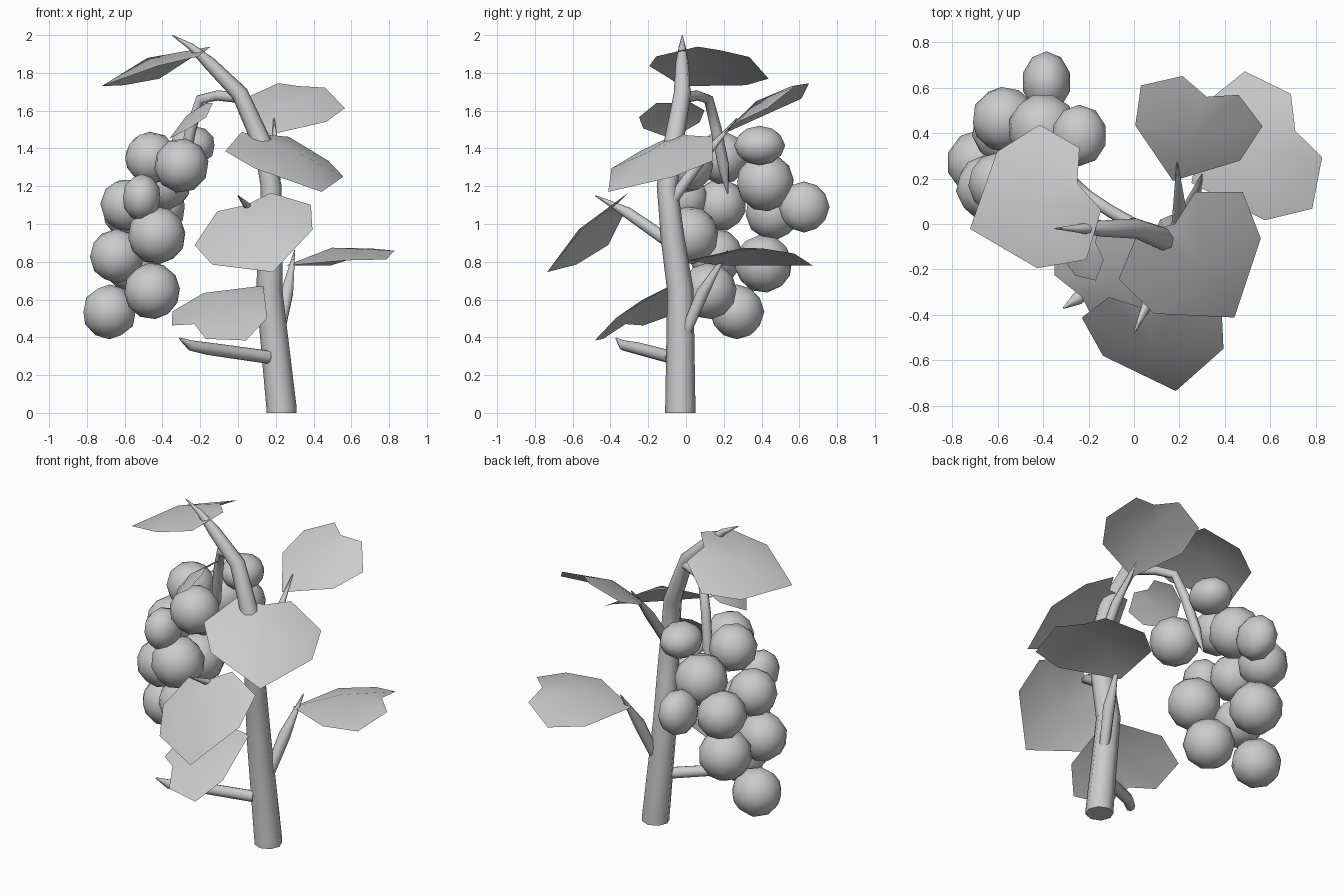
import bpy
from mathutils import Vector

cube = bpy.data.objects.get("Cube")
if cube:
    bpy.data.objects.remove(cube, do_unlink=True)

grey = bpy.data.materials.new("light_grey")
grey.use_nodes = True
grey.diffuse_color = (0.6, 0.6, 0.6, 1)
grey.node_tree.nodes["Principled BSDF"].inputs["Base Color"].default_value = (0.6, 0.6, 0.6, 1)


def finish(obj, angle):
    obj.data.materials.clear()
    obj.data.materials.append(grey)
    bpy.ops.object.select_all(action='DESELECT')
    obj.select_set(True)
    bpy.context.view_layer.objects.active = obj
    bpy.ops.object.shade_smooth_by_angle(angle=angle)


def branch(name, points):
    """Tapered eight-sided tube through (x, y, z, radius) points."""
    curve = bpy.data.curves.new(name, 'CURVE')
    curve.dimensions = '3D'
    curve.bevel_depth = 1
    curve.bevel_resolution = 2
    curve.use_fill_caps = True
    spline = curve.splines.new('POLY')
    spline.points.add(len(points) - 1)
    for p, (x, y, z, r) in zip(spline.points, points):
        p.co = (x, y, z, 1)
        p.radius = r
    obj = bpy.data.objects.new(name, curve)
    bpy.context.collection.objects.link(obj)
    bpy.ops.object.select_all(action='DESELECT')
    obj.select_set(True)
    bpy.context.view_layer.objects.active = obj
    bpy.ops.object.convert(target='MESH')
    finish(bpy.context.object, 1.0)


# half outline of the heart-shaped leaf: along, across, height
HALF = [(0.42, 0.56, -0.07), (0.82, 0.65, -0.12), (1.1, 0.3, -0.05)]


def leaf(name, tip, notch, side, width=1.0):
    """Heart-shaped blade from its pointed end to its notch, side gives the roll."""
    tip = Vector(tip)
    along = Vector(notch) - tip
    size = along.length
    u = along.normalized()
    v = Vector(side)
    v = (v - u * v.dot(u)).normalized()
    n = u.cross(v)
    if n.z < 0:
        v, n = -v, -n
    local = [(0, 0, -0.04), (0.55, 0, 0.07), (1, 0, 0)]
    local += [(a, b * s * width, c) for s in (1, -1) for a, b, c in HALF]
    verts = [tip + size * (u * a + v * b + n * c) for a, b, c in local]
    faces = []
    for s, step in ((3, 1), (6, -1)):
        half = [(0, 1, s), (1, s + 1, s), (1, s + 2, s + 1), (1, 2, s + 2)]
        faces += [f[::step] for f in half]
    mesh = bpy.data.meshes.new(name)
    mesh.from_pydata(verts, [], faces)
    mesh.update()
    obj = bpy.data.objects.new(name, mesh)
    bpy.context.collection.objects.link(obj)
    finish(obj, 1.2)


# main stem, fruit stalk and leaf stalks
branch("main_stem", [(0.23, -0.03, 0, 0.08), (0.23, -0.03, 0.03, 0.08),
                     (0.165, -0.03, 0.65, 0.07),
                     (0.175, -0.07, 0.92, 0.063), (0.175, -0.1, 1.2, 0.055),
                     (0.14, -0.07, 1.4, 0.053), (0.01, -0.02, 1.69, 0.045),
                     (-0.15, -0.02, 1.85, 0.035), (-0.25, -0.02, 1.94, 0.018),
                     (-0.35, -0.02, 2.0, 0.002)])
branch("fruit_stalk", [(0.01, -0.01, 1.67, 0.03), (-0.11, 0.06, 1.68, 0.027),
                       (-0.2, 0.12, 1.66, 0.027), (-0.25, 0.16, 1.5, 0.03),
                       (-0.29, 0.2, 1.3, 0.03), (-0.33, 0.22, 1.16, 0.004)])
branch("low_stub", [(0.16, -0.08, 0.295, 0.035), (-0.16, -0.25, 0.34, 0.033),
                    (-0.25, -0.33, 0.357, 0.028), (-0.31, -0.37, 0.395, 0.004)])
branch("front_leaf_stalk", [(0.16, -0.08, 0.9, 0.035), (0.08, -0.31, 1.06, 0.03),
                            (0, -0.48, 1.15, 0.003)])
branch("side_leaf_stalk", [(0.22, 0, 0.43, 0.03), (0.26, 0.09, 0.64, 0.035),
                           (0.3, 0.22, 0.86, 0.003)])
branch("back_leaf_stalk", [(0.19, -0.07, 1.13, 0.03), (0.2, 0.08, 1.34, 0.028),
                           (0.19, 0.27, 1.56, 0.003)])

# leaves
leaf("top_leaf", (-0.73, -0.02, 1.75), (-0.25, 0.18, 1.92), (-0.42, 0.9, -0.22), 0.9)
leaf("back_leaf", (0.17, 0.18, 1.49), (0.32, 0.56, 1.73), (1, -0.38, -0.12), 0.92)
leaf("side_leaf", (0.25, 0.18, 0.8), (0.71, 0.41, 0.87), (-0.45, 0.9, -0.05))
leaf("front_leaf", (0.18, -0.75, 0.76), (0.04, -0.37, 1.1), (-0.59, -0.03, -0.2), 0.95)
leaf("upper_side_leaf", (0.45, -0.42, 1.19), (0.18, 0, 1.47), (-0.84, -0.54, 0.1), 0.9)
leaf("low_leaf", (0.13, -0.09, 0.69), (-0.23, -0.32, 0.47), (0.25, -0.3, -0.1))
leaf("small_leaf", (-0.37, -0.08, 1.46), (-0.17, -0.08, 1.64), (0.1, -1, -0.1))

# fruit bunch: x, y, z, radius and an optional squash
FRUIT = [(-0.68, 0.27, 0.535, 0.145), (-0.455, 0.12, 0.645, 0.15),
         (-0.56, 0.41, 0.79, 0.155), (-0.64, 0.16, 0.83, 0.145),
         (-0.43, 0.02, 0.94, 0.155), (-0.59, 0.18, 1.1, 0.14),
         (-0.51, -0.01, 1.14, 0.125, 0.83, 1, 1), (-0.385, 0.625, 1.09, 0.135, 0.8, 1, 1),
         (-0.57, 0.46, 1.06, 0.145), (-0.4, 0.42, 1.22, 0.155),
         (-0.46, 0.19, 1.35, 0.14), (-0.3, 0, 1.31, 0.145),
         (-0.24, 0.39, 1.415, 0.135, 0.9, 1, 0.78)]
for i, (x, y, z, r, *squash) in enumerate(FRUIT):
    bpy.ops.mesh.primitive_ico_sphere_add(subdivisions=2, radius=r, location=(x, y, z))
    fruit = bpy.context.object
    fruit.name = f"fruit_{i + 1}"
    if squash:
        fruit.scale = squash
    else:
        fruit.rotation_euler = (i, i * 0.7, 0)
    finish(fruit, 1.2)
